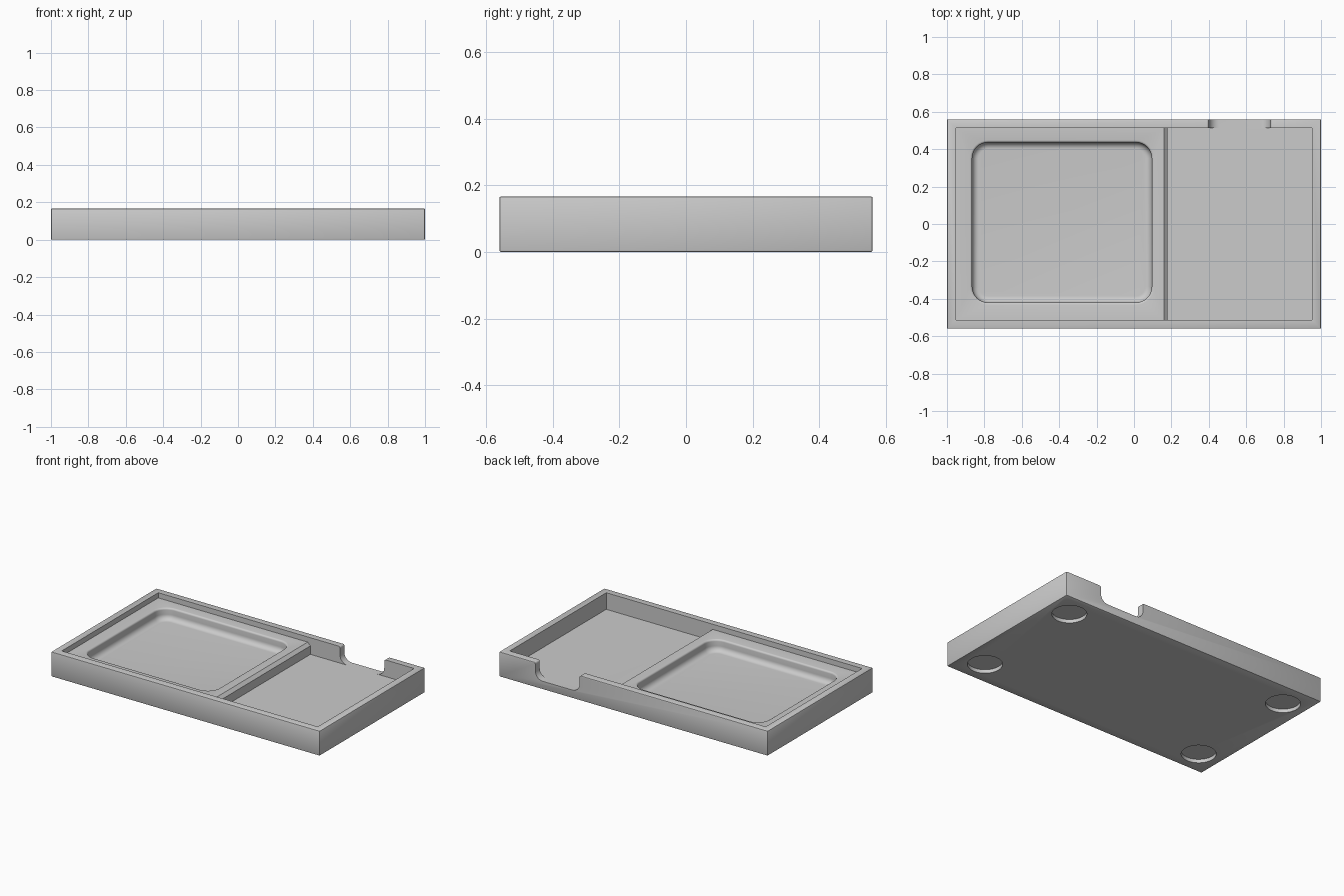
import bpy, bmesh, math
from mathutils import Vector

cube = bpy.data.objects.get("Cube")
if cube:
    bpy.data.objects.remove(cube, do_unlink=True)

grey = bpy.data.materials.new("light grey")
grey.use_nodes = True
colour = (0.6, 0.6, 0.6, 1)
grey.diffuse_color = colour
grey.node_tree.nodes["Principled BSDF"].inputs["Base Color"].default_value = colour

# Main dimensions
HALF_X, HALF_Y, TOP = 1.0, 0.56, 0.167
WALL, SHELF, FLOOR = 0.047, 0.132, 0.055


def loft(name, loops):
    """Solid from a stack of matching closed loops."""
    bm = bmesh.new()
    rings = [[bm.verts.new(p) for p in loop] for loop in loops]
    for a, b in zip(rings, rings[1:]):
        for i in range(len(a)):
            j = (i + 1) % len(a)
            bm.faces.new((a[i], a[j], b[j], b[i]))
    bm.faces.new(rings[0])
    bm.faces.new(rings[-1])
    bmesh.ops.recalc_face_normals(bm, faces=bm.faces)
    mesh = bpy.data.meshes.new(name)
    bm.to_mesh(mesh)
    bm.free()
    mesh.materials.append(grey)
    obj = bpy.data.objects.new(name, mesh)
    bpy.context.collection.objects.link(obj)
    return obj


def extrude_y(name, profile, y0, y1):
    return loft(name, [[(x, y, z) for x, z in profile] for y in (y0, y1)])


def arc(cx, cy, r, start, end, steps=8):
    angles = [math.radians(start + (end - start) * i / steps) for i in range(steps + 1)]
    return [(cx + r * math.cos(a), cy + r * math.sin(a)) for a in angles]


def rounded_rect(cx, cy, hx, hy, r, z):
    pts = []
    for k, (sx, sy) in enumerate(((1, 1), (-1, 1), (-1, -1), (1, -1))):
        pts += arc(cx + sx * (hx - r), cy + sy * (hy - r), r, k * 90, k * 90 + 90)
    return [(x, y, z) for x, y in pts]


def apply(obj, mod):
    bpy.context.view_layer.objects.active = obj
    bpy.ops.object.modifier_apply(modifier=mod.name)


def carve(obj, cutter):
    cutter.hide_render = True
    mod = obj.modifiers.new("carve", "BOOLEAN")
    mod.operation, mod.solver, mod.object = "DIFFERENCE", "EXACT", cutter
    apply(obj, mod)
    bpy.data.objects.remove(cutter, do_unlink=True)


# Tray block with slightly softened edges
corners = [(sx * HALF_X, sy * HALF_Y) for sx, sy in ((1, 1), (-1, 1), (-1, -1), (1, -1))]
tray = loft("tray", [[(x, y, z) for x, y in corners] for z in (0, TOP)])
soften = tray.modifiers.new("soften", "BEVEL")
soften.width, soften.segments = 0.006, 2
apply(tray, soften)

# Cavity: raised shelf, chamfered step, deep bay
ix, iy = HALF_X - WALL, HALF_Y - WALL
cavity = [(-ix, 0.3), (-ix, SHELF), (0.16, SHELF), (0.18, SHELF - 0.02),
          (0.18, FLOOR), (ix, FLOOR), (ix, 0.3)]
carve(tray, extrude_y("cavity_cutter", cavity, -iy, iy))

# Dished pocket in the shelf: rounded rim, upright wall, filleted floor
rim, fillet = 0.012, 0.035
section = [(rim, SHELF + 0.01)]
section += [(rim - x, z) for x, z in arc(0, SHELF - rim, rim, 90, 0, 4)]
section += arc(-fillet, FLOOR + fillet, fillet, 0, -90, 8)
pocket = [rounded_rect(-0.385, 0.008, 0.48 + o, 0.428 + o, 0.085 + o, z) for o, z in section]
carve(tray, loft("pocket_cutter", pocket))

# Finger notch through the back wall
nx, half, r, lip = 0.565, 0.165, 0.055, 0.012
side = [(half + lip, 0.3)]
side += arc(half + lip, TOP - lip, lip, 90, 180, 4)
side += arc(half - r, FLOOR + r, r, 0, -90)
notch = [(nx + x, z) for x, z in side] + [(nx - x, z) for x, z in reversed(side)]
carve(tray, extrude_y("notch_cutter", notch, iy - 0.01, HALF_Y + 0.1))

# Round recesses for pads underneath
for sx in (-1, 1):
    for sy in (-1, 1):
        ring = arc(sx * 0.84, sy * 0.395, 0.106, 0, 360, 48)[:-1]
        carve(tray, loft("pad_cutter", [[(x, y, z) for x, y in ring] for z in (-0.05, 0.024)]))

# Smooth the curves, keep the corners crisp
bpy.ops.object.select_all(action="DESELECT")
tray.select_set(True)
bpy.context.view_layer.objects.active = tray
bpy.ops.object.shade_smooth_by_angle(angle=math.radians(30))
